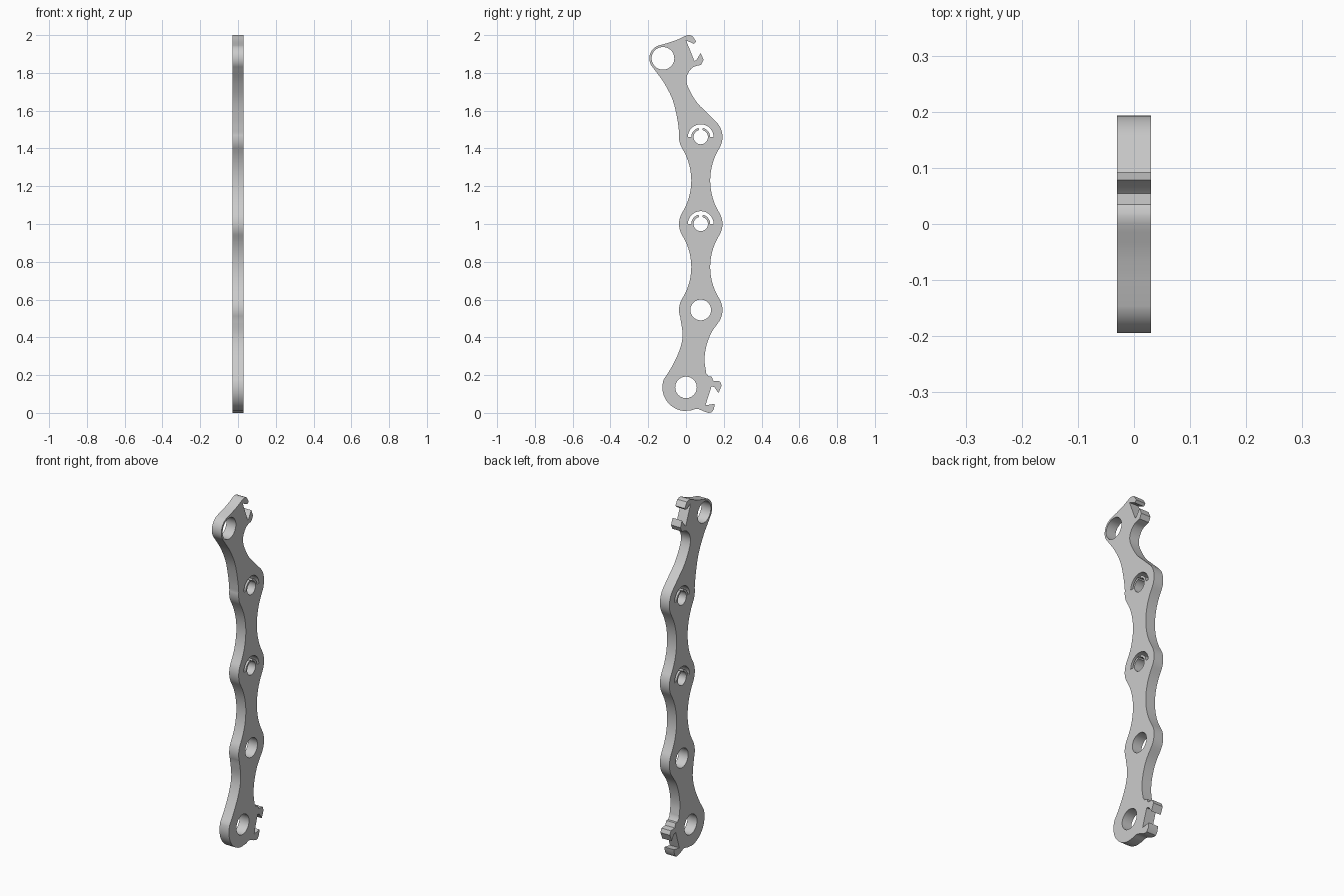
import bpy, bmesh
from math import sin, cos, pi, radians, atan2
from mathutils import Vector

cube = bpy.data.objects.get("Cube")
if cube:
    bpy.data.objects.remove(cube)

HALF = 0.03                        # half of the plate thickness
CY = 0.078                         # line of the three middle holes
LUGS = [0.545, 1.0, 1.46]          # heights of the middle holes
LUG_R, NECK = 0.115, 0.05          # lug radius, half width of the necks


def arc(cy, cz, r, a0, a1, n=14):
    """Points on an arc in the side plane, angles in degrees."""
    steps = [radians(a0 + (a1 - a0) * i / n) for i in range(n + 1)]
    return [Vector((cy + r * cos(a), cz + r * sin(a))) for a in steps]


def smooth(pts, n=5):
    """Rounded curve through the points."""
    p = [Vector(q) for q in pts]
    p = [p[0] * 2 - p[1]] + p + [p[-1] * 2 - p[-2]]
    out = []
    for a, b, c, d in zip(p, p[1:], p[2:], p[3:]):
        for i in range(n):
            t = i / n
            out.append(0.5 * (2 * b + (c - a) * t + (2 * a - 5 * b + 4 * c - d) * t * t
                              + (3 * b - a - 3 * c + d) * t ** 3))
    return out + [p[-2]]


def neck(za, zb, side):
    """Hollow arc tangent to two neighbouring lugs, and its half angle."""
    h = (zb - za) / 2
    r = (h * h + NECK ** 2 - LUG_R ** 2) / (2 * (LUG_R - NECK))
    th = atan2(h, r + NECK) * 180 / pi
    mid = 0 if side < 0 else 180
    return arc(CY + side * (NECK + r), (za + zb) / 2, r, mid - th, mid + th), th


def left_side():
    """Outline from the foot up to the head."""
    (low, th), (high, _) = neck(*LUGS[:2], -1), neck(*LUGS[1:], -1)
    foot = arc(0, 0.135, 0.125, 265, 160, 24)
    lugs = [arc(CY, z, LUG_R, a, b) for z, a, b in
            zip(LUGS, (200, 180 + th, 180 + th), (180 - th, 180 - th, 172))]
    head = arc(-0.122, 1.877, 0.072, 215, 110, 24)
    lower = smooth([foot[-1], (-0.075, 0.245), (-0.035, 0.33), (-0.018, 0.41), lugs[0][0]])
    upper = smooth([lugs[2][-1], (-0.045, 1.55), (-0.07, 1.655), (-0.115, 1.745),
                    (-0.163, 1.812), head[0]])
    return foot + lower + lugs[0] + low + lugs[1] + high + lugs[2] + upper + head


def right_side():
    """Outline from the head down to the foot."""
    (low, th), (high, _) = neck(*LUGS[:2], 1), neck(*LUGS[1:], 1)
    lugs = [arc(CY, z, LUG_R, a, -th) for z, a in zip(LUGS, (th, th, 48))]
    # upper hook pair
    claw = smooth([(-0.1, 1.957), (-0.05, 1.974), (0.0, 1.997), (0.02, 2.0)], 3)
    claw += [(0.035, 1.995), (0.054, 1.965), (0.042, 1.953), (0.0, 1.973), (0.045, 1.862),
             (0.055, 1.868), (0.078, 1.905), (0.093, 1.87)]
    shoulder = smooth([(0.08, 1.843), (0.033, 1.827), (0.004, 1.78), (0.01, 1.727),
                       (0.055, 1.647), (0.105, 1.595), lugs[2][0]])
    # lower hook pair
    waist = smooth([lugs[0][-1], (0.132, 0.42), (0.107, 0.35), (0.098, 0.28), (0.107, 0.21)])
    foot = [(0.12, 0.193), (0.135, 0.193), (0.145, 0.17), (0.18, 0.167), (0.189, 0.145),
            (0.172, 0.105), (0.15, 0.137), (0.135, 0.14), (0.103, 0.04), (0.152, 0.048),
            (0.148, 0.02), (0.135, 0.002), (0.12, 0.0)]
    sole = smooth([(0.1, 0.006), (0.06, 0.021), (0.03, 0.014)])
    return claw + shoulder + lugs[2] + high + lugs[1] + low + lugs[0] + waist + foot + sole


def clip_hole(z):
    """Hole held by two thin spring arms, with a curved slot behind them."""
    inner, arm, outer, gap = 0.038, 0.05, 0.068, 13
    return (arc(CY, z, inner, 90 + gap, 450 - gap, 36) + arc(CY, z, arm, 90 - gap, 0)
            + arc(CY, z, outer, 0, 180, 24) + arc(CY, z, arm, 180, 90 + gap))


def round_hole(y, z, r):
    return arc(y, z, r, 0, 360, 40)[:-1]


def plate(name, loops, material):
    """Fill the outline around its holes and thicken it along x."""
    bm = bmesh.new()
    for loop in loops:
        pts = []
        for p in map(Vector, loop):
            if not pts or (p - pts[-1]).length > 1e-4:
                pts.append(p)
        if (pts[0] - pts[-1]).length < 1e-4:
            pts.pop()
        vs = [bm.verts.new((-HALF, p.x, p.y)) for p in pts]
        for a, b in zip(vs, vs[1:] + vs[:1]):
            bm.edges.new((a, b))
    bmesh.ops.triangle_fill(bm, use_beauty=True, edges=bm.edges[:], normal=(1, 0, 0))
    ext = bmesh.ops.extrude_face_region(bm, geom=bm.faces[:], use_keep_orig=True)
    moved = [g for g in ext["geom"] if isinstance(g, bmesh.types.BMVert)]
    bmesh.ops.translate(bm, verts=moved, vec=(2 * HALF, 0, 0))
    bmesh.ops.recalc_face_normals(bm, faces=bm.faces[:])
    me = bpy.data.meshes.new(name)
    bm.to_mesh(me)
    bm.free()
    me.materials.append(material)
    ob = bpy.data.objects.new(name, me)
    bpy.context.collection.objects.link(ob)
    bpy.ops.object.select_all(action='DESELECT')
    ob.select_set(True)
    bpy.context.view_layer.objects.active = ob
    bpy.ops.object.shade_smooth_by_angle(angle=radians(30))


grey = bpy.data.materials.new("light_grey")
grey.use_nodes = True
grey.diffuse_color = (0.6, 0.6, 0.6, 1)
grey.node_tree.nodes["Principled BSDF"].inputs["Base Color"].default_value = grey.diffuse_color

# link plate with plain end holes and two spring clip holes
plate("link_plate", [
    left_side() + right_side(),
    round_hole(0, 0.135, 0.057),
    round_hole(CY, LUGS[0], 0.055),
    clip_hole(LUGS[1]),
    clip_hole(LUGS[2]),
    round_hole(-0.122, 1.877, 0.06),
], grey)
